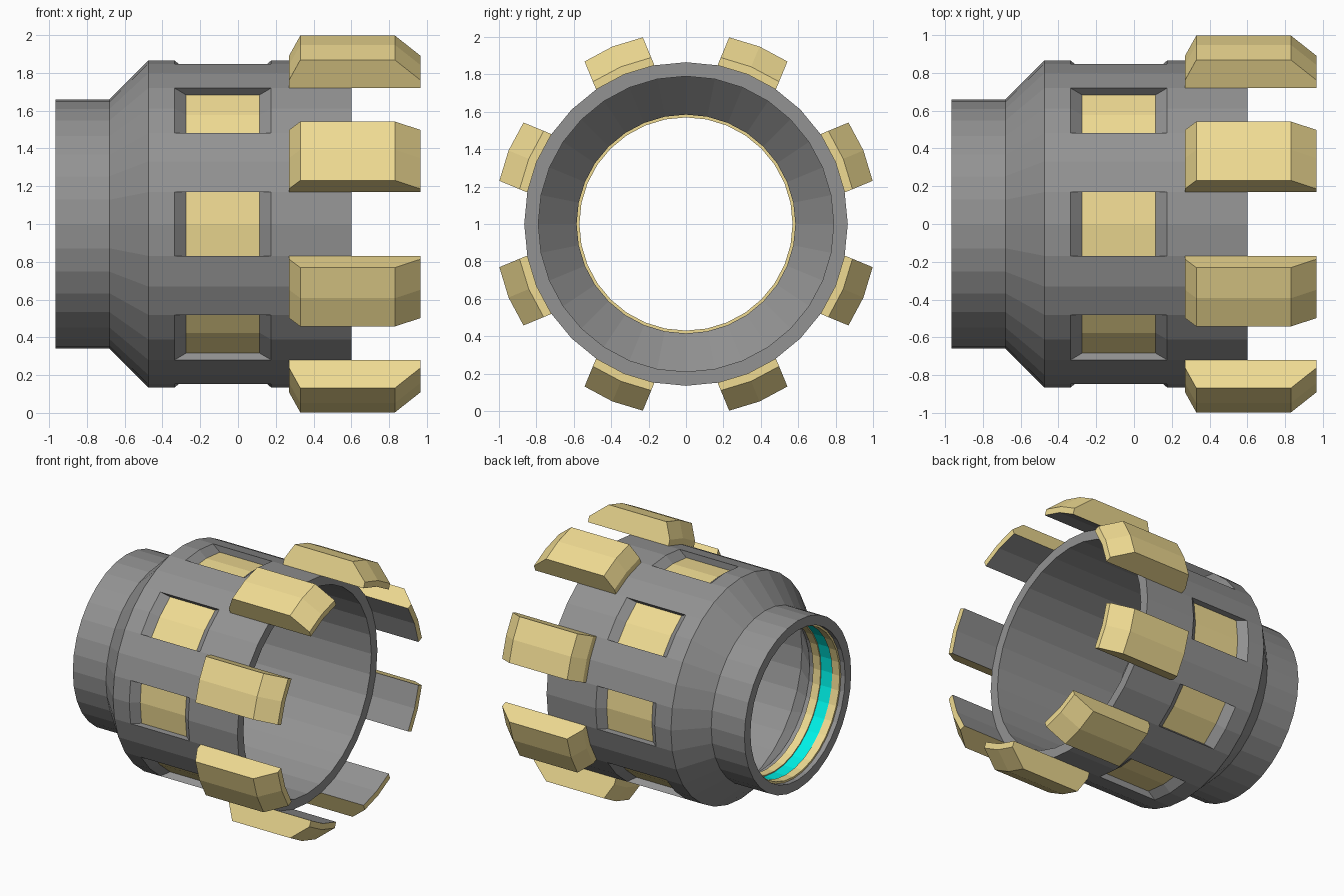
import bpy, bmesh
from math import sin, cos, pi
from mathutils import Vector

if "Cube" in bpy.data.objects:
    bpy.data.objects.remove(bpy.data.objects["Cube"])

SIDES = 32          # facets around the x axis
STEP = 2 * pi / SIDES
R = 0.865           # main drum radius


def material(name, rgb):
    m = bpy.data.materials.new(name)
    m.diffuse_color = (*rgb, 1)
    m.use_nodes = True
    m.node_tree.nodes["Principled BSDF"].inputs["Base Color"].default_value = m.diffuse_color
    return m


GREY = material("grey", (0.29, 0.29, 0.29))
GOLD = material("gold", (0.87, 0.71, 0.29))
CYAN = material("cyan", (0.0, 0.88, 0.80))


def point(x, r, i):
    """Point on the facet line i around the long axis."""
    return Vector((x, r * cos(i * STEP), 1 + r * sin(i * STEP)))


def normal(i):
    return Vector((0, cos(i * STEP), sin(i * STEP)))


def finish(name, bm, *mats, recalc=True):
    if recalc:
        bmesh.ops.recalc_face_normals(bm, faces=bm.faces)
    me = bpy.data.meshes.new(name)
    bm.to_mesh(me)
    bm.free()
    for m in mats:
        me.materials.append(m)
    ob = bpy.data.objects.new(name, me)
    bpy.context.collection.objects.link(ob)
    return ob


def revolve(bm, profile, skip=lambda row, i: False):
    """Closed (x, r) profile turned around the long axis."""
    rows = [[bm.verts.new(point(x, r, i)) for i in range(SIDES)] for x, r in profile]
    for k, a in enumerate(rows):
        b = rows[(k + 1) % len(rows)]
        for i in range(SIDES):
            j = (i + 1) % SIDES
            if not skip(k, i):
                bm.faces.new((a[i], a[j], b[j], b[i]))
    return rows


# Hollow drum with neck; row 3 carries the eight window openings
W0, W1 = -0.335, 0.175
body = [(-0.967, 0.66), (-0.68, 0.66), (-0.475, R), (W0, R), (W1, R), (0.60, R),
        (0.60, 0.79), (-0.45, 0.79), (-0.66, 0.585), (-0.967, 0.585)]
bm = bmesh.new()
rows = revolve(bm, body, lambda k, i: k == 3 and i % 4 in (3, 0))
panels = bmesh.new()
for c in range(0, SIDES, 4):
    cols = (c - 1, c, c + 1)
    sink = normal(c) * 0.05
    lo = [point(-0.275, R, i) - sink for i in cols]
    hi = [point(0.115, R, i) - sink for i in cols]
    outer = [rows[3][i % SIDES] for i in cols] + [rows[4][i % SIDES] for i in cols[::-1]]
    inner = [bm.verts.new(p) for p in lo + hi[::-1]]
    # recess walls
    for k in range(6):
        n = (k + 1) % 6
        bm.faces.new((outer[k], outer[n], inner[n], inner[k]))
    # coloured floor of the recess
    a, b = [[panels.verts.new(p) for p in side] for side in (lo, hi)]
    for k in range(2):
        f = panels.faces.new((a[k], a[k + 1], b[k + 1], b[k]))
        f.normal_update()
        if f.normal.dot(normal(c)) < 0:
            f.normal_flip()
finish("drum_body", bm, GREY)
finish("window_panels", panels, GOLD, recalc=False)

# Eight chamfered lugs overhanging the open end, grey underneath
side = [(0.27, 0), (0.27, 0.045), (0.33, 0.162), (0.83, 0.162), (0.967, 0.045), (0.967, 0)]
bm = bmesh.new()
for c in range(2, SIDES, 4):
    strips = [[bm.verts.new(point(x, R, i) + normal(c) * h) for x, h in side]
              for i in (c - 1, c, c + 1)]
    for a, b in zip(strips, strips[1:]):
        for k in range(6):
            n = (k + 1) % 6
            f = bm.faces.new((a[k], a[n], b[n], b[k]))
            f.material_index = 1 if k == 5 else 0
    bm.faces.new(strips[0])
    bm.faces.new(strips[2])
finish("lugs", bm, GOLD, GREY)


# Liner rings inside the neck
def ring(name, x0, x1, r, mat):
    bm = bmesh.new()
    revolve(bm, [(x0, r), (x1, r), (x1, 0.61), (x0, 0.61)])
    finish(name, bm, mat)


ring("neck_ring_outer", -0.93, -0.865, 0.57, GOLD)
ring("neck_light_band", -0.865, -0.765, 0.578, CYAN)
ring("neck_ring_inner", -0.765, -0.70, 0.57, GOLD)
